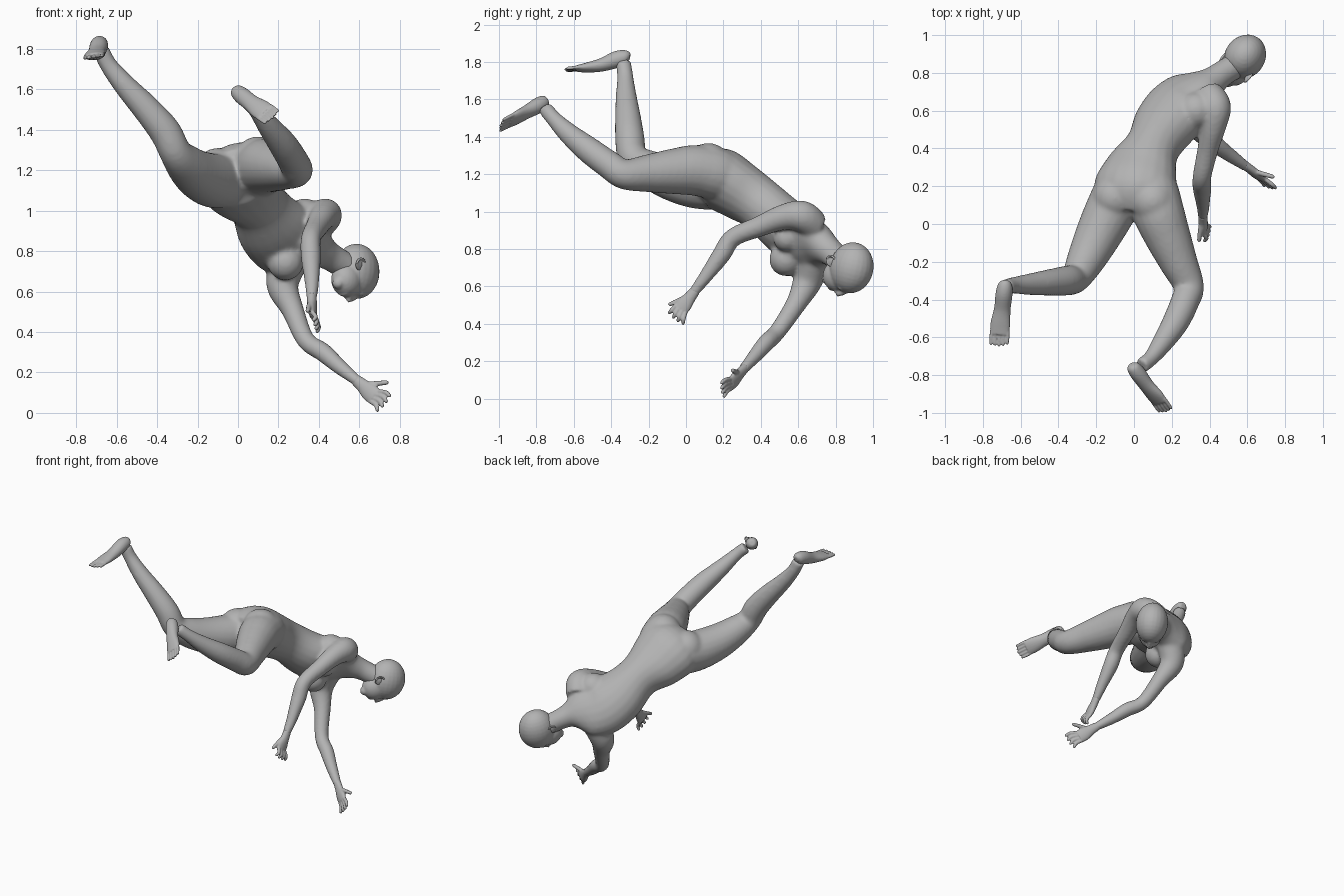
import bpy
import bmesh
from math import cos, sin, tau
from mathutils import Vector, Matrix

cube = bpy.data.objects.get("Cube")
if cube:
    bpy.data.objects.remove(cube, do_unlink=True)

clay = bpy.data.materials.new("grey clay")
clay.use_nodes = True
clay.diffuse_color = (0.45, 0.45, 0.45, 1)
clay.node_tree.nodes["Principled BSDF"].inputs["Base Color"].default_value = clay.diffuse_color

SIDES = 20
STEPS = 5


def spline(points):
    """Smooth samples passing through every section (Catmull-Rom)."""
    samples = []
    for i in range(len(points) - 1):
        before, start = points[max(i - 1, 0)], points[i]
        end, after = points[i + 1], points[min(i + 2, len(points) - 1)]
        for step in range(STEPS):
            t = step / STEPS
            samples.append([
                b + t * ((c - a) + t * ((2 * a - 5 * b + 4 * c - d) + t * (3 * b - a - 3 * c + d))) / 2
                for a, b, c, d in zip(before, start, end, after)])
    samples.append(list(points[-1]))
    return samples


def tube(bm, sections, side=(1, 0.1, 0.1), end_side=None):
    """Loft elliptical sections (x, y, z, half width[, half depth]) along a path."""
    rows = spline([s if len(s) == 5 else (*s, s[-1]) for s in sections])
    side, end_side = Vector(side), Vector(end_side or side)
    centres = [Vector(row[:3]) for row in rows]
    rings = []
    for i, row in enumerate(rows):
        along = (centres[min(i + 1, len(rows) - 1)] - centres[max(i - 1, 0)]).normalized()
        across = side.lerp(end_side, i / (len(rows) - 1))
        across = (across - along * across.dot(along)).normalized()
        deep = along.cross(across)
        rings.append([bm.verts.new(centres[i] + across * cos(tau * k / SIDES) * row[3]
                                   + deep * sin(tau * k / SIDES) * row[4]) for k in range(SIDES)])
    for low, high in zip(rings, rings[1:]):
        for k in range(SIDES):
            n = (k + 1) % SIDES
            bm.faces.new((low[k], low[n], high[n], high[k]))
    bm.faces.new(rings[0][::-1])
    bm.faces.new(rings[-1])


def ball(bm, centre, radii, axes=None):
    """Ellipsoid, optionally turned to the given axes."""
    turn = axes.to_4x4() if axes else Matrix()
    matrix = Matrix.Translation(centre) @ turn @ Matrix.Diagonal((*radii, 1))
    bmesh.ops.create_uvsphere(bm, u_segments=24, v_segments=16, radius=1, matrix=matrix)


def digit(bm, root, tip, radius, bend=(0, 0, 0)):
    """Finger or toe with a slight bend and a round tip."""
    root, tip = Vector(root), Vector(tip)
    middle = root.lerp(tip, 0.55) + Vector(bend)
    tube(bm, [(*root, radius), (*middle, radius), (*tip, radius * 0.85)])
    ball(bm, tip, [radius * 0.85] * 3)


def finish(name, bm, voxel, smoothing):
    """Fuse the overlapping forms into one soft skin."""
    bmesh.ops.recalc_face_normals(bm, faces=bm.faces)
    mesh = bpy.data.meshes.new(name)
    bm.to_mesh(mesh)
    bm.free()
    mesh.materials.append(clay)
    mesh.shade_smooth()
    obj = bpy.data.objects.new(name, mesh)
    bpy.context.collection.objects.link(obj)
    remesh = obj.modifiers.new("fuse", "REMESH")
    remesh.mode = "VOXEL"
    remesh.voxel_size = voxel
    remesh.use_smooth_shade = True
    soften = obj.modifiers.new("soften", "SMOOTH")
    soften.factor = 0.5
    soften.iterations = smoothing


# Torso and neck, twisting from hips to shoulders
body = bmesh.new()
tube(body, [(-0.02, 0.06, 1.2, 0.12, 0.1), (0, 0.17, 1.18, 0.22, 0.16),
            (0.04, 0.29, 1.11, 0.2, 0.152), (0.1, 0.41, 1.03, 0.148, 0.14),
            (0.17, 0.53, 0.92, 0.182, 0.145), (0.25, 0.63, 0.85, 0.195, 0.135),
            (0.34, 0.7, 0.83, 0.165, 0.1), (0.41, 0.75, 0.8, 0.09, 0.08),
            (0.46, 0.79, 0.77, 0.07), (0.54, 0.84, 0.72, 0.068)],
     side=(1, -0.1, 0.25), end_side=(0.5, -0.2, 0.85))

# Chest, shoulder blade and buttocks
for centre, radius in (((0.235, 0.535, 0.745), 0.09), ((0.32, 0.54, 0.86), 0.075),
                       ((0.33, 0.6, 0.96), 0.1),
                       ((0.1, 0.12, 1.245), 0.122), ((-0.1, 0.14, 1.19), 0.12)):
    ball(body, centre, [radius] * 3)

# Legs: straighter one on the right, folded one on the left
tube(body, [(-0.04, 0.28, 1.13, 0.08), (-0.07, 0.18, 1.15, 0.135), (-0.13, 0.06, 1.15, 0.135),
            (-0.2, -0.08, 1.18, 0.12), (-0.26, -0.2, 1.23, 0.1), (-0.31, -0.285, 1.29, 0.08),
            (-0.36, -0.3, 1.39, 0.079), (-0.45, -0.31, 1.5, 0.07), (-0.56, -0.32, 1.62, 0.056),
            (-0.64, -0.325, 1.72, 0.044), (-0.68, -0.335, 1.8, 0.042)])
tube(body, [(0.075, 0.32, 1.13, 0.07), (0.09, 0.2, 1.19, 0.135), (0.13, 0.06, 1.22, 0.137),
            (0.18, -0.07, 1.215, 0.122), (0.235, -0.2, 1.205, 0.102), (0.29, -0.33, 1.2, 0.081),
            (0.27, -0.41, 1.25, 0.076), (0.22, -0.52, 1.33, 0.071), (0.15, -0.63, 1.42, 0.056),
            (0.09, -0.71, 1.5, 0.042), (0.04, -0.75, 1.55, 0.042)])

# Arms: right one reaches lowest, left one hangs from the raised shoulder
tube(body, [(0.25, 0.68, 0.74, 0.09), (0.22, 0.65, 0.63, 0.08), (0.27, 0.59, 0.51, 0.056),
            (0.335, 0.49, 0.36, 0.046), (0.42, 0.43, 0.3, 0.047), (0.5, 0.37, 0.23, 0.039),
            (0.6, 0.3, 0.15, 0.027)])
tube(body, [(0.39, 0.69, 0.92, 0.08), (0.43, 0.62, 0.975, 0.085), (0.42, 0.52, 0.97, 0.069),
            (0.39, 0.39, 0.92, 0.056), (0.36, 0.25, 0.86, 0.05), (0.36, 0.19, 0.77, 0.05),
            (0.365, 0.11, 0.66, 0.038), (0.365, 0.035, 0.56, 0.027)])
finish("body", body, 0.011, 10)

# Head with its own axes: sideways, crown, face
face = Vector((-0.05, -0.22, -0.97)).normalized()
crown = Vector((0.6, 0.78, -0.2))
crown = (crown - face * crown.dot(face)).normalized()
across = face.cross(crown)
axes = Matrix((across, crown, face)).transposed()
skull = Vector((0.587, 0.885, 0.7))


def on_head(x, up, out):
    return skull + axes @ Vector((x, up, out))


head = bmesh.new()
ball(head, skull, (0.107, 0.123, 0.137), axes)
ball(head, on_head(0, -0.075, 0.06), (0.074, 0.087, 0.085), axes)
ball(head, on_head(0, -0.145, 0.09), (0.03, 0.028, 0.03), axes)
digit(head, on_head(0, -0.005, 0.132), on_head(0, -0.05, 0.157), 0.014)
for lip in (-0.088, -0.101):
    ball(head, on_head(0, lip, 0.135), (0.028, 0.008, 0.012), axes)
for sign in (-1, 1):
    ball(head, on_head(sign * 0.038, -0.008, 0.118), (0.02, 0.013, 0.013), axes)
    ball(head, on_head(sign * 0.013, -0.055, 0.143), (0.01, 0.01, 0.012), axes)
finish("head", head, 0.007, 4)

# Ears: a rim around a shallow bowl, low and close to the jaw
for label, sign in (("right_ear", -1), ("left_ear", 1)):
    ear = bmesh.new()
    rim = [on_head(sign * (0.083 - 0.008 * cos(a)), -0.08 + 0.03 * sin(a), -0.012 + 0.026 * cos(a))
           for a in (tau * k / 12 for k in range(13))]
    tube(ear, [(*p, 0.006) for p in rim], side=across)
    ball(ear, on_head(sign * 0.077, -0.08, -0.012), (0.009, 0.028, 0.024), axes)
    finish(label, ear, 0.004, 2)


def hand(name, sections, side, knuckles, tips, thumb, bend):
    """Palm, four fanned fingers and a thumb."""
    bm = bmesh.new()
    side = Vector(side).normalized()
    tube(bm, sections, side=side)
    for k in (-1.5, -0.5, 0.5, 1.5):
        reach = 1 - 0.08 * abs(k)
        root = Vector(knuckles) + side * k * 0.021
        tip = root + (Vector(tips) - Vector(knuckles)) * reach + side * k * 0.01
        digit(bm, root, tip, 0.0115, bend)
    digit(bm, *thumb, 0.013)
    finish(name, bm, 0.005, 3)


hand("right_hand", [(0.58, 0.315, 0.165, 0.028, 0.025), (0.615, 0.29, 0.136, 0.034, 0.023),
                    (0.65, 0.262, 0.103, 0.045, 0.022), (0.678, 0.24, 0.079, 0.043, 0.017)],
     (0.63, -0.14, 0.77), (0.673, 0.243, 0.082), (0.725, 0.192, 0.045),
     ((0.63, 0.28, 0.14), (0.735, 0.25, 0.15)), (0.008, -0.004, 0.006))
hand("left_hand", [(0.365, 0.05, 0.58, 0.028, 0.024), (0.366, 0.02, 0.54, 0.033, 0.024),
                   (0.368, -0.01, 0.505, 0.044, 0.022), (0.372, -0.03, 0.478, 0.042, 0.017)],
     (0.2, 0.8, -0.62), (0.37, -0.027, 0.483), (0.385, -0.055, 0.425),
     ((0.355, -0.005, 0.54), (0.345, -0.085, 0.505)), (0.014, -0.003, -0.003))


def foot(name, sections, side, toe):
    """Heel to ball of the foot, then five toes."""
    bm = bmesh.new()
    side, toe = Vector(side).normalized(), Vector(toe)
    tube(bm, sections, side=side)
    ball_of_foot = Vector(sections[-1][:3])
    for k in range(-2, 3):
        root = ball_of_foot + side * k * 0.022 - toe * 0.3
        digit(bm, root, root + toe * (1.45 - 0.1 * abs(k)), 0.0095)
    finish(name, bm, 0.005, 4)


foot("right_foot", [(-0.68, -0.3, 1.825, 0.018), (-0.682, -0.32, 1.827, 0.037),
                    (-0.688, -0.37, 1.814, 0.045), (-0.697, -0.45, 1.785, 0.044, 0.036),
                    (-0.708, -0.53, 1.77, 0.053, 0.026), (-0.712, -0.585, 1.765, 0.05, 0.016)],
     (1, 0, 0.15), (-0.002, -0.05, -0.005))
foot("left_foot", [(-0.014, -0.745, 1.598, 0.017), (-0.006, -0.757, 1.59, 0.034),
                   (0.02, -0.79, 1.568, 0.042), (0.065, -0.852, 1.533, 0.043, 0.034),
                   (0.11, -0.907, 1.502, 0.053, 0.026), (0.138, -0.945, 1.483, 0.05, 0.016)],
     (0.7, 0.2, 0.65), (0.028, -0.04, -0.02))
